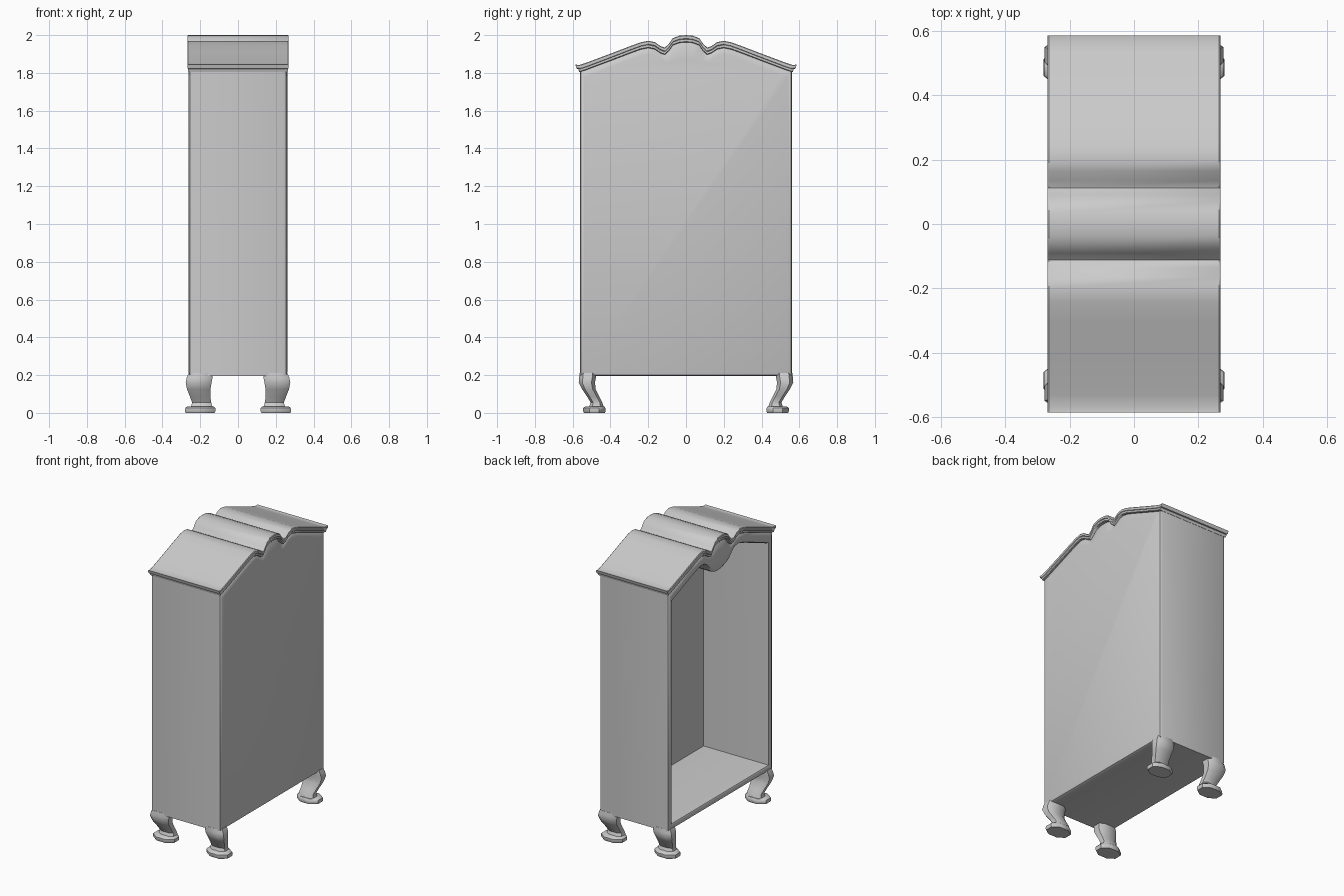
import bpy, bmesh

if "Cube" in bpy.data.objects:
    bpy.data.objects.remove(bpy.data.objects["Cube"])

# Half of the roof line (y, z), from the centre out to the eaves
ROOF = [(0, 2.0), (0.035, 1.997), (0.07, 1.984), (0.09, 1.955), (0.112, 1.934),
        (0.135, 1.942), (0.165, 1.963), (0.2, 1.97), (0.24, 1.962), (0.3, 1.94),
        (0.41, 1.898), (0.53, 1.853), (0.565, 1.842), (0.585, 1.844)]
# Half of the opening's top edge, matching the first points of the roof line
ARCH = [(0, 1.757), (0.035, 1.76), (0.07, 1.772), (0.095, 1.79), (0.115, 1.815),
        (0.135, 1.84), (0.165, 1.857), (0.2, 1.86), (0.24, 1.85), (0.3, 1.828),
        (0.4, 1.788), (0.49, 1.752), (0.515, 1.742)]


def mirror(half):
    """Full profile running from -y to +y."""
    return [(-y, z) for y, z in reversed(half[1:])] + half


def finish(name, rings):
    """Bridge equal-sized vertex rings, cap both ends and shade."""
    bm = bmesh.new()
    vs = [[bm.verts.new(p) for p in ring] for ring in rings]
    n = len(vs[0])
    for a, b in zip(vs, vs[1:]):
        for i in range(n):
            j = (i + 1) % n
            bm.faces.new((a[i], a[j], b[j], b[i]))
    bm.faces.new(vs[0])
    bm.faces.new(vs[-1])
    bmesh.ops.recalc_face_normals(bm, faces=bm.faces)
    me = bpy.data.meshes.new(name)
    bm.to_mesh(me)
    bm.free()
    ob = bpy.data.objects.new(name, me)
    bpy.context.collection.objects.link(ob)
    bpy.ops.object.select_all(action='DESELECT')
    ob.select_set(True)
    bpy.context.view_layer.objects.active = ob
    bpy.ops.object.shade_smooth_by_angle(angle=0.7)
    return ob


# Cabinet shell: closed on +x, open recess on -x with a rounded frame
top = [(y, z - 0.03) for y, z in ROOF[:12]] + [(0.562, 1.812)]
outer = mirror(top) + [(0.562, 0.195), (-0.562, 0.195)]
inner = mirror(ARCH) + [(0.515, 0.24), (-0.515, 0.24)]


def blend(x, t):
    return [(x, a[0] + (b[0] - a[0]) * t, a[1] + (b[1] - a[1]) * t)
            for a, b in zip(outer, inner)]


finish("cabinet_body", [blend(x, t) for x, t in (
    (0.262, 0.5), (0.255, 0.15), (0.24, 0), (-0.24, 0), (-0.255, 0.12),
    (-0.262, 0.4), (-0.262, 0.65), (-0.255, 0.9), (-0.24, 1), (0.228, 1))])


# Roof slab and the thinner cornice moulding beneath it
def slab(name, half, hi, lo, sy, hx, ease):
    up = [(y * sy, z - hi) for y, z in mirror(half)]
    dn = [(y * sy * 0.99, z - lo) for y, z in reversed(mirror(half))]
    mid = (hi + lo) / 2
    small = [(y, z - ease) for y, z in up] + [(y, z + ease) for y, z in dn]
    full = up + dn
    rings = [(-hx, small), (-hx + ease, full), (hx - ease, full), (hx, small)]
    finish(name, [[(x, y, z) for y, z in prof] for x, prof in rings])


slab("roof", ROOF, 0, 0.022, 1, 0.268, 0.004)
slab("cornice_moulding", ROOF[:13], 0.018, 0.038, 1.01, 0.265, 0.004)

# Curved legs with pad feet: z, x inner, x outer, y inner, y outer
LEG = [(0.21, 0.135, 0.262, 0.475, 0.563), (0.185, 0.135, 0.272, 0.477, 0.566),
       (0.16, 0.14, 0.277, 0.482, 0.568), (0.125, 0.146, 0.27, 0.478, 0.55),
       (0.085, 0.146, 0.254, 0.458, 0.523), (0.055, 0.142, 0.243, 0.443, 0.505),
       (0.035, 0.136, 0.248, 0.437, 0.512)]
FOOT = [(0.035, 0.128, 0.268, 0.432, 0.532), (0.026, 0.12, 0.279, 0.427, 0.545),
        (0.008, 0.12, 0.281, 0.426, 0.545), (0, 0.124, 0.277, 0.43, 0.54)]


def octagon(r, sx, sy, cut):
    z, x0, x1, y0, y1 = r
    cx, cy = (x1 - x0) * cut, (y1 - y0) * cut
    pts = [(x0 + cx, y0), (x1 - cx, y0), (x1, y0 + cy), (x1, y1 - cy),
           (x1 - cx, y1), (x0 + cx, y1), (x0, y1 - cy), (x0, y0 + cy)]
    return [(x * sx, y * sy, z) for x, y in pts]


for sx, h in ((-1, "left"), (1, "right")):
    for sy, v in ((-1, "front"), (1, "back")):
        finish(f"{v}_{h}_leg", [octagon(r, sx, sy, 0.22) for r in LEG])
        finish(f"{v}_{h}_foot", [octagon(r, sx, sy, 0.28) for r in FOOT])
